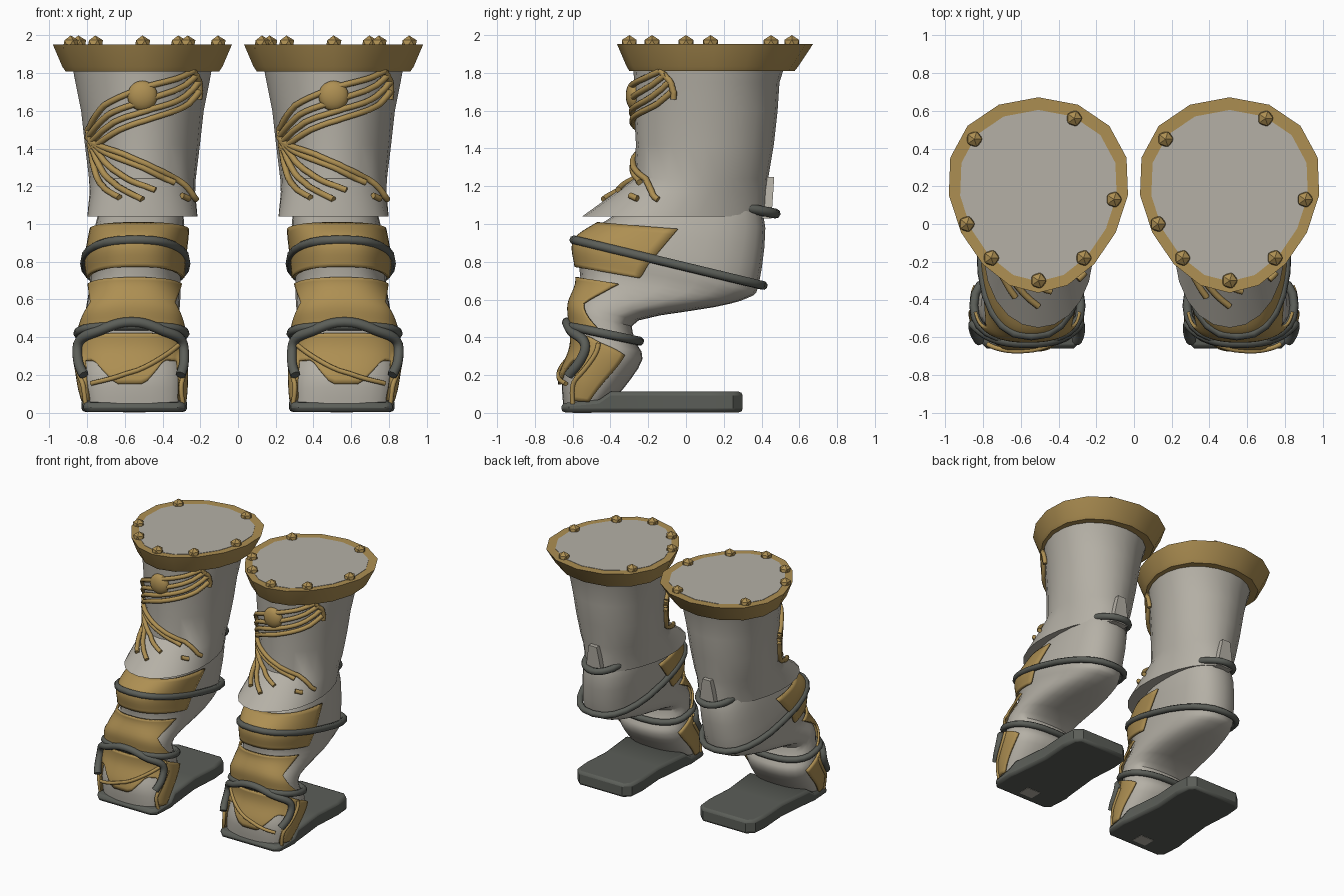
import bpy, bmesh, math
from math import sin, cos, pi, radians, copysign
from mathutils import Vector

if "Cube" in bpy.data.objects:
    bpy.data.objects.remove(bpy.data.objects["Cube"])


def material(name, rgb):
    m = bpy.data.materials.new(name)
    m.diffuse_color = (*rgb, 1)
    m.use_nodes = True
    m.node_tree.nodes["Principled BSDF"].inputs["Base Color"].default_value = m.diffuse_color
    return m


CLOTH = material("pale_grey", (0.46, 0.435, 0.38))
GOLD = material("dull_gold", (0.42, 0.275, 0.085))
DARK = material("dark_leather", (0.105, 0.112, 0.098))


def finish(ob, mat, angle=35):
    ob.data.materials.clear()
    ob.data.materials.append(mat)
    bpy.ops.object.select_all(action='DESELECT')
    ob.select_set(True)
    bpy.context.view_layer.objects.active = ob
    bpy.ops.object.shade_smooth_by_angle(angle=radians(angle))
    return ob


def mesh_object(name, bm, mat, angle=35):
    bmesh.ops.recalc_face_normals(bm, faces=bm.faces)
    me = bpy.data.meshes.new(name)
    bm.to_mesh(me)
    bm.free()
    ob = bpy.data.objects.new(name, me)
    bpy.context.collection.objects.link(ob)
    return finish(ob, mat, angle)


def loft(name, rows, mat, closed=True, caps=True, angle=35):
    bm = bmesh.new()
    vs = [[bm.verts.new(p) for p in r] for r in rows]
    n = len(rows[0])
    for a, b in zip(vs, vs[1:]):
        for i in range(n if closed else n - 1):
            j = (i + 1) % n
            bm.faces.new((a[i], a[j], b[j], b[i]))
    if caps:
        bm.faces.new(vs[0])
        bm.faces.new(vs[-1])
    return mesh_object(name, bm, mat, angle)


def catmull(pts, s):
    n = len(pts) - 1
    i = max(0, min(int(s), n - 1))
    f = s - i
    a, b, c, d = (pts[max(0, min(k, n))] for k in (i - 1, i, i + 1, i + 2))
    return [q + f * 0.5 * (r - p + f * (2*p - 5*q + 4*r - w + f * (3*(q - r) + w - p)))
            for p, q, r, w in zip(a, b, c, d)]


def tube(name, pts, radius, mat, cyclic=False):
    cu = bpy.data.curves.new(name, 'CURVE')
    cu.dimensions = '3D'
    cu.bevel_depth = radius
    cu.bevel_resolution = 2
    cu.use_fill_caps = True
    sp = cu.splines.new('POLY')
    sp.points.add(len(pts) - 1)
    for p, q in zip(sp.points, pts):
        p.co = (*q, 1)
    sp.use_cyclic_u = cyclic
    tmp = bpy.data.objects.new(name + "_path", cu)
    bpy.context.collection.objects.link(tmp)
    bpy.context.view_layer.update()
    me = bpy.data.meshes.new_from_object(tmp)
    bpy.data.objects.remove(tmp)
    ob = bpy.data.objects.new(name, me)
    bpy.context.collection.objects.link(ob)
    return finish(ob, mat, 50)


# Shaft rings from top to flared hem: z, front y, back y, half width, egg factor
SHAFT = [(1.86, -0.28, 0.53, 0.375, 0.15), (1.75, -0.275, 0.495, 0.355, 0.12),
         (1.60, -0.275, 0.485, 0.325, 0.08), (1.42, -0.265, 0.465, 0.305, 0.04),
         (1.24, -0.275, 0.435, 0.283, 0.0), (1.17, -0.37, 0.43, 0.28, -0.05),
         (1.04, -0.55, 0.43, 0.292, -0.12)]
# Leg rings from knee to toe: front y, front z, back y, back z, half width, outward shift
LEG = [(-0.20, 1.16, 0.37, 1.16, 0.20, 0.01), (-0.42, 1.02, 0.42, 0.98, 0.235, 0.02),
       (-0.57, 0.91, 0.385, 0.68, 0.245, 0.045), (-0.565, 0.77, 0.33, 0.61, 0.24, 0.045),
       (-0.56, 0.68, 0.15, 0.56, 0.245, 0.05), (-0.60, 0.57, -0.25, 0.49, 0.25, 0.06),
       (-0.595, 0.46, -0.27, 0.39, 0.26, 0.065), (-0.60, 0.34, -0.23, 0.285, 0.28, 0.07),
       (-0.655, 0.19, -0.33, 0.13, 0.275, 0.06), (-0.65, 0.04, -0.42, 0.04, 0.255, 0.05)]


def egg(z, yf, yb, hw, k, t, off=0.0):
    x = (hw + off) * sin(t) * (1 - k * cos(t))
    return Vector((x, (yf + yb) / 2 - ((yb - yf) / 2 + off) * cos(t), z))


def shaft_at(x, z, off):
    """Point on the front half of the shaft at a given x and z."""
    i = next((k for k in range(len(SHAFT) - 2) if SHAFT[k + 1][0] <= z), len(SHAFT) - 2)
    a, b = SHAFT[i], SHAFT[i + 1]
    f = (a[0] - z) / (a[0] - b[0])
    ring = [p + (q - p) * f for p, q in zip(a, b)]
    return min((egg(*ring, radians(d), off) for d in range(-85, 86)),
               key=lambda p: abs(p.x - x))


def leg(side, s, t, off=0.0):
    fy, fz, by, bz, hw, dx = catmull(LEG, s)
    front, back = Vector((0, fy, fz)), Vector((0, by, bz))
    axis = (front - back) / 2
    axis *= 1 + off / axis.length
    c, d = (copysign(abs(v) ** 0.82, v) for v in (cos(t), sin(t)))
    p = (front + back) / 2 + axis * c
    p.x = side * (0.5 + dx + (hw + off) * d)
    return p


def toe_path(side, pts, off):
    """Smooth path over the front of the leg from (angle in degrees, ring) pairs."""
    m = (len(pts) - 1) * 6
    return [leg(side, q[1], radians(q[0]), off)
            for q in (catmull(pts, i / 6) for i in range(m + 1))]


def patch(name, side, ext, lo, hi, off=0.012):
    """Thin plate wrapped over the leg; ext(v) is its half angle."""
    rows = []
    for j in range(13):
        v = j / 12
        rows.append([leg(side, lo(u) + (hi(u) - lo(u)) * v, radians(u * ext(v)), off)
                     for u in (i / 16 - 1 for i in range(33))])
    ob = loft(name, rows, GOLD, closed=False, caps=False)
    mod = ob.modifiers.new("thickness", 'SOLIDIFY')
    mod.thickness = 0.016
    mod.offset = 0


RING = [2 * pi * i / 24 for i in range(24)]
RIM = [2 * pi * i / 16 for i in range(16)]
# Cuff rings: z, front y, back y, half width
CUFF = [(1.93, -0.29, 0.59, 0.40), (1.95, -0.30, 0.60, 0.41), (1.952, -0.365, 0.672, 0.475),
        (1.835, -0.315, 0.595, 0.425), (1.81, -0.30, 0.575, 0.408), (1.815, -0.24, 0.46, 0.33)]
# Cords on the shaft as (x, z) points
CORDS = [[(-0.29, 1.50), (-0.2, 1.63), (0, 1.72), (0.18, 1.77), (0.27, 1.81)],
         [(-0.29, 1.46), (-0.18, 1.58), (0, 1.65), (0.2, 1.72), (0.29, 1.79)],
         [(-0.28, 1.43), (-0.15, 1.54), (0.02, 1.60), (0.2, 1.66), (0.30, 1.75)],
         [(-0.27, 1.40), (-0.12, 1.50), (0.05, 1.56), (0.22, 1.62), (0.30, 1.70)],
         [(0.27, 1.81), (0.30, 1.76), (0.305, 1.71), (0.30, 1.66)],
         [(-0.29, 1.50), (-0.26, 1.43), (-0.1, 1.37), (0.1, 1.28), (0.22, 1.21), (0.285, 1.13)],
         [(-0.29, 1.46), (-0.2, 1.38), (0, 1.30), (0.1, 1.25), (0.17, 1.22)],
         [(-0.28, 1.45), (-0.2, 1.33), (-0.08, 1.24), (0.07, 1.18)],
         [(-0.28, 1.43), (-0.22, 1.29), (-0.13, 1.20), (0.0, 1.13)],
         [(-0.28, 1.42), (-0.25, 1.27), (-0.2, 1.19), (-0.12, 1.14)],
         [(0.21, 1.15), (0.245, 1.135)]]
STUDS = [(-0.34, 0.45), (0.19, 0.56), (0.40, 0.13), (0.24, -0.18),
         (0, -0.30), (-0.25, -0.18), (-0.38, 0.0)]

for side, tag in ((-1, "left"), (1, "right")):
    base = Vector((0.507 * side, 0, 0))
    # Shaft with flared front hem
    loft(tag + "_shaft", [[base + egg(*r, t) for t in RING] for r in SHAFT], CLOTH)

    # Cuff, its top cover and studs
    loft(tag + "_cuff", [[base + egg(*r, 0.17, t) for t in RIM] for r in CUFF],
         GOLD, caps=False, angle=30)
    loft(tag + "_top_cover", [[base + egg(z, -0.305, 0.605, 0.415, 0.17, t) for t in RIM]
                              for z in (1.90, 1.953)], CLOTH)
    for x, y in STUDS:
        bpy.ops.mesh.primitive_ico_sphere_add(subdivisions=1, radius=0.046,
                                              location=base + Vector((x, y, 1.954)))
        bpy.context.object.name = tag + "_stud"
        finish(bpy.context.object, GOLD, 20)

    # Cords and round button
    for pts in CORDS:
        m = (len(pts) - 1) * 5
        path = [base + shaft_at(*catmull(pts, i / 5), 0.012) for i in range(m + 1)]
        tube(tag + "_cord", path, 0.017, GOLD)
    bpy.ops.mesh.primitive_uv_sphere_add(segments=20, ring_count=10, radius=0.08,
                                         location=base + Vector((0, -0.275, 1.68)))
    bpy.context.object.scale.y = 0.55
    bpy.context.object.name = tag + "_button"
    finish(bpy.context.object, GOLD)

    # Lower leg and gold wraps
    loft(tag + "_lower_leg", [[leg(side, i / 3, t) for t in RING] for i in range(28)], CLOTH)
    patch(tag + "_upper_wrap", side, lambda v: 88 - 10 * v, lambda u: 1.15, lambda u: 3.0, 0.018)
    patch(tag + "_shin_wrap", side,
          lambda v: 52 + (28 if v < 0.5 else 72) * abs(v - 0.5),
          lambda u: 3.6, lambda u: 6.0, 0.02)
    patch(tag + "_toe_wrap", side, lambda v: 112 - 18 * v,
          lambda u: 6.35 + 1.5 * max(0, abs(u) - 0.6),
          lambda u: 8.75 if abs(u) > 0.62
          else 7.4 + 0.85 * max(0, min(1, 1.5 - abs(u - 0.03) * 4)))

    # Thin gold laces round the toe
    for pts in ([(-72, 7.0), (-64, 7.8), (-58, 8.3), (-66, 8.9)],
                [(-70, 6.5), (-30, 7.3), (10, 8.0), (45, 8.2)],
                [(80, 6.6), (72, 7.6), (62, 8.2), (66, 8.9)]):
        tube(tag + "_toe_lace", toe_path(side, pts, 0.022), 0.013, GOLD)

    # Dark straps
    for name, s in (("_knee_strap", 2), ("_ankle_strap", 6.05)):
        tube(tag + name, [leg(side, s, t, 0.024) for t in RING], 0.024, DARK, True)
    tube(tag + "_toe_strap", toe_path(side, [(-52, 7.9), (-60, 7.4), (-58, 6.6), (-30, 6.25),
                                             (0, 5.9), (30, 6.25), (58, 6.6), (60, 7.4),
                                             (52, 7.9)], 0.036), 0.027, DARK)

    # Heel tab and its short strap
    loft(tag + "_heel_tab", [[base + Vector((x * w, y, z)) for x, y in
                              ((-1, y0), (1, y0), (1, y1), (-1, y1))]
                             for w, y0, y1, z in ((0.07, 0.37, 0.452, 1.03),
                                                  (0.055, 0.39, 0.46, 1.14),
                                                  (0.035, 0.42, 0.467, 1.25))], CLOTH)
    tube(tag + "_heel_strap", [base + Vector((0.14 * sin(a), 0.30 + 0.175 * cos(a),
                                              1.09 - 0.035 * cos(a)))
                               for a in (radians(-90 + 15 * i) for i in range(13))], 0.026, DARK)

    # Flat sole, thinner under the toe, with a small underside patch
    stations = [(-0.66, 0.23, 0.05), (-0.62, 0.27, 0.055), (-0.46, 0.28, 0.07),
                (-0.40, 0.27, 0.112), (-0.1, 0.24, 0.112), (0.13, 0.255, 0.112),
                (0.25, 0.245, 0.112), (0.30, 0.19, 0.112)]
    cx = 0.55 * side
    sole = loft(tag + "_sole", [[(cx - w, y, 0.003), (cx + w, y, 0.003), (cx + w, y, h),
                                 (cx - w, y, h)] for y, w, h in stations], DARK)
    bev = sole.modifiers.new("soft_edges", 'BEVEL')
    bev.width = 0.02
    bev.segments = 2
    bev.limit_method = 'ANGLE'
    bev.angle_limit = radians(50)
    loft(tag + "_sole_patch", [[(cx + x, y, z) for x, y in ((-0.06, -0.6), (0.06, -0.6),
                                                            (0.06, -0.5), (-0.06, -0.5))]
                               for z in (0, 0.006)], CLOTH)
